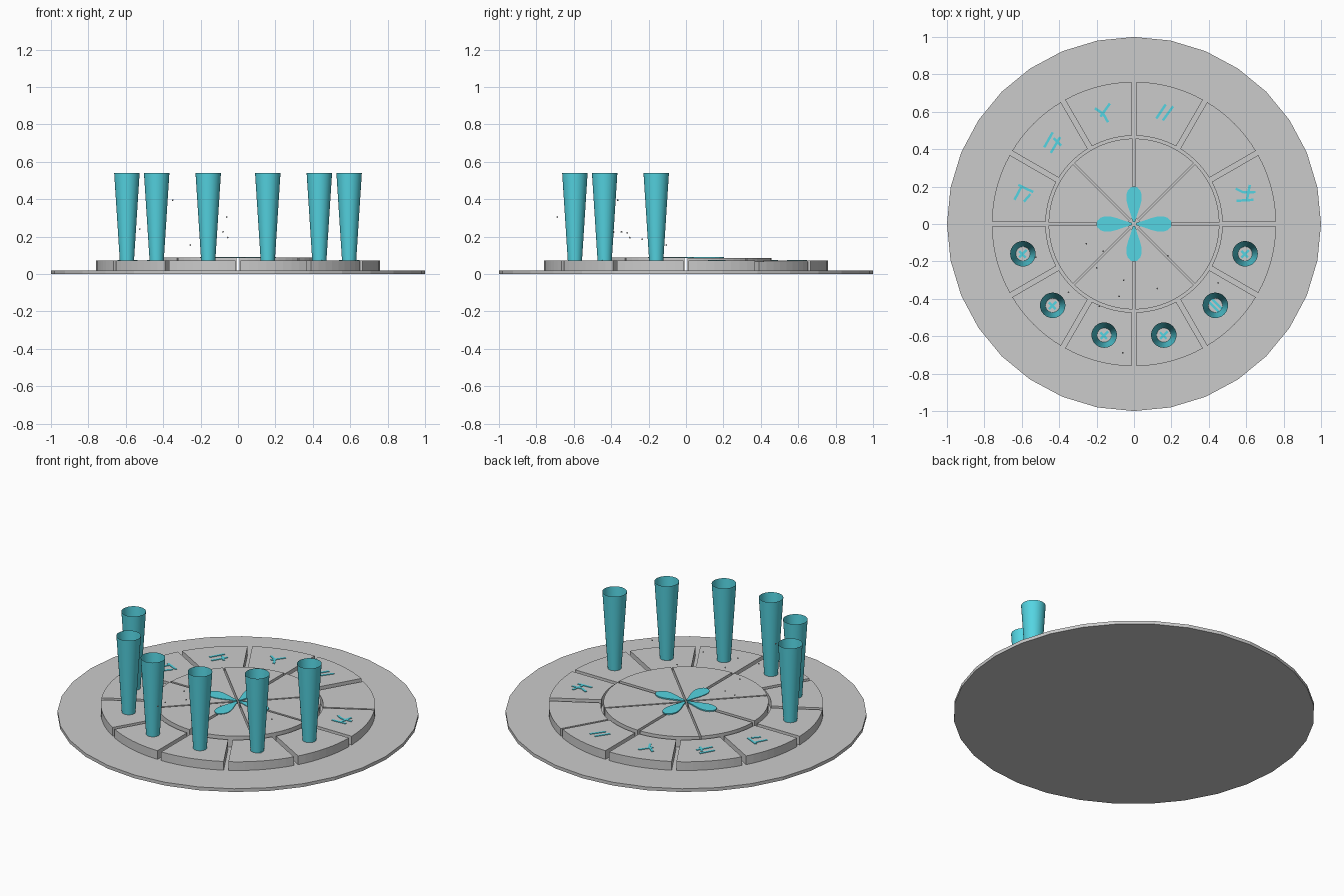
import bpy, bmesh
from math import sin, cos, asin, radians, pi, hypot
from mathutils import Vector

if "Cube" in bpy.data.objects:
    bpy.data.objects.remove(bpy.data.objects["Cube"])

cyan = bpy.data.materials.new("glow_cyan")
cyan.diffuse_color = (0.09, 0.66, 0.76, 1)
cyan.use_nodes = True
cyan.node_tree.nodes["Principled BSDF"].inputs["Base Color"].default_value = cyan.diffuse_color


def finish(name, bm, mat=None, smooth=False):
    bmesh.ops.recalc_face_normals(bm, faces=bm.faces)
    me = bpy.data.meshes.new(name)
    bm.to_mesh(me)
    bm.free()
    ob = bpy.data.objects.new(name, me)
    bpy.context.collection.objects.link(ob)
    if mat:
        me.materials.append(mat)
    for p in me.polygons:
        p.use_smooth = smooth
    return ob


def prism(bm, pts, z0, z1):
    """Extrude a flat outline from z0 to z1."""
    lo = [bm.verts.new((x, y, z0)) for x, y in pts]
    hi = [bm.verts.new((x, y, z1)) for x, y in pts]
    n = len(pts)
    bm.faces.new(lo[::-1])
    bm.faces.new(hi)
    for i in range(n):
        j = (i + 1) % n
        bm.faces.new((lo[i], lo[j], hi[j], hi[i]))


def sector(r0, r1, a0, a1, g0, g1, steps):
    """Ring sector whose straight sides keep a constant gap."""
    def arc(r):
        s, e = a0 + asin(g0 / r), a1 - asin(g1 / r)
        return [(r * cos(s + (e - s) * i / steps), r * sin(s + (e - s) * i / steps))
                for i in range(steps + 1)]
    return arc(r1) + arc(r0)[::-1]


def stroke(bm, a, b, z0, z1, w=0.0065):
    dx, dy = b[0] - a[0], b[1] - a[1]
    d = hypot(dx, dy)
    nx, ny = -dy / d * w, dx / d * w
    prism(bm, [(a[0] + nx, a[1] + ny), (a[0] - nx, a[1] - ny),
               (b[0] - nx, b[1] - ny), (b[0] + nx, b[1] + ny)], z0, z1)


# Ground disc
bm = bmesh.new()
prism(bm, [(cos(2 * pi * i / 32), sin(2 * pi * i / 32)) for i in range(32)], 0, 0.02)
finish("base_disc", bm)

# Twelve outer stones, one of them sunk a little
tops = [0.073] * 12
tops[1] = 0.066
for k in range(12):
    bm = bmesh.new()
    prism(bm, sector(0.472, 0.76, radians(30 * k), radians(30 * k + 30), 0.013, 0.013, 8),
          0.02, tops[k])
    finish(f"outer_stone_{k + 1}", bm)

# Eight inner wedges
for k in range(8):
    g = (0.009, 0.005) if k % 2 == 0 else (0.005, 0.009)
    bm = bmesh.new()
    prism(bm, sector(0.03, 0.457, radians(45 * k), radians(45 * k + 45), *g, 8),
          0.02, 0.088 if k >= 4 else 0.085)
    finish(f"inner_wedge_{k + 1}", bm)

# Four glowing petals in the middle
half = [(0.012, 0.006), (0.05, 0.017), (0.09, 0.031), (0.13, 0.041),
        (0.155, 0.041), (0.18, 0.033), (0.195, 0.019)]
outline = half + [(0.202, 0)] + [(x, -y) for x, y in half[::-1]]
for k in range(4):
    c, s = round(cos(k * pi / 2)), round(sin(k * pi / 2))
    bm = bmesh.new()
    prism(bm, [(x * c - y * s, x * s + y * c) for x, y in outline], 0.085, 0.092)
    finish(f"petal_{k + 1}", bm, cyan)

# Carved marks, strokes relative to the stone centre (x1, y1, x2, y2)
pair = [(-0.04, -0.03, 0.01, 0.045), (-0.005, -0.04, 0.05, 0.035)]
fork = [(-0.05, 0.025, -0.005, -0.005), (0.03, 0.05, -0.02, -0.02),
        (-0.005, -0.005, 0.02, -0.05)]
ladder = [(-0.045, -0.025, 0.0, 0.055), (-0.01, -0.055, 0.04, 0.03),
          (0.005, 0.025, 0.045, -0.015)]
hook = [(-0.045, -0.03, -0.005, 0.045), (-0.025, 0.05, 0.055, 0.012),
        (0.005, -0.04, 0.04, 0.0)]
waves = [(-0.045, -0.035, 0.045, -0.03), (-0.05, 0.03, -0.01, 0.01),
         (-0.01, 0.01, 0.055, 0.012), (0.01, -0.03, 0.025, 0.05)]
slant = [(-0.035, 0.02, 0.02, -0.035), (-0.02, 0.035, 0.035, -0.02)]
small = [(-0.02, -0.02, 0.02, 0.02), (-0.02, 0.015, 0.015, -0.02)]
marks = {0: waves, 2: pair, 3: fork, 4: ladder, 5: hook,
         6: small, 7: small, 8: small, 9: small, 10: slant, 11: small}
R = 0.615
for k, strokes in marks.items():
    a = radians(30 * k + 15)
    cx, cy = R * cos(a), R * sin(a)
    bm = bmesh.new()
    for x1, y1, x2, y2 in strokes:
        stroke(bm, (cx + x1, cy + y1), (cx + x2, cy + y2), tops[k] - 0.005, tops[k] + 0.003)
    finish(f"stone_mark_{k + 1}", bm, cyan)

# Open light beams flaring upward over the six front stones
for k in range(6, 12):
    a = radians(30 * k + 15)
    bm = bmesh.new()
    bmesh.ops.create_cone(bm, cap_ends=False, segments=32, radius1=0.038, radius2=0.068,
                          depth=0.467)
    bmesh.ops.translate(bm, vec=(R * cos(a), R * sin(a), 0.073 + 0.2335), verts=bm.verts)
    finish(f"light_beam_{k - 5}", bm, cyan, True)

# Floating specks of grit
specks = [(-0.255, -0.105, 0.155), (-0.055, -0.30, 0.195), (-0.06, -0.688, 0.305),
          (-0.35, -0.365, 0.395), (-0.08, -0.387, 0.225), (0.125, -0.345, 0.225),
          (0.45, -0.315, 0.22), (-0.20, -0.235, 0.187), (-0.525, -0.178, 0.24),
          (-0.185, -0.44, 0.20), (-0.165, -0.145, 0.14), (0.18, -0.17, 0.20)]
for i, p in enumerate(specks):
    bm = bmesh.new()
    bmesh.ops.create_icosphere(bm, subdivisions=1, radius=0.005)
    bmesh.ops.translate(bm, vec=Vector(p), verts=bm.verts)
    finish(f"speck_{i + 1}", bm)
